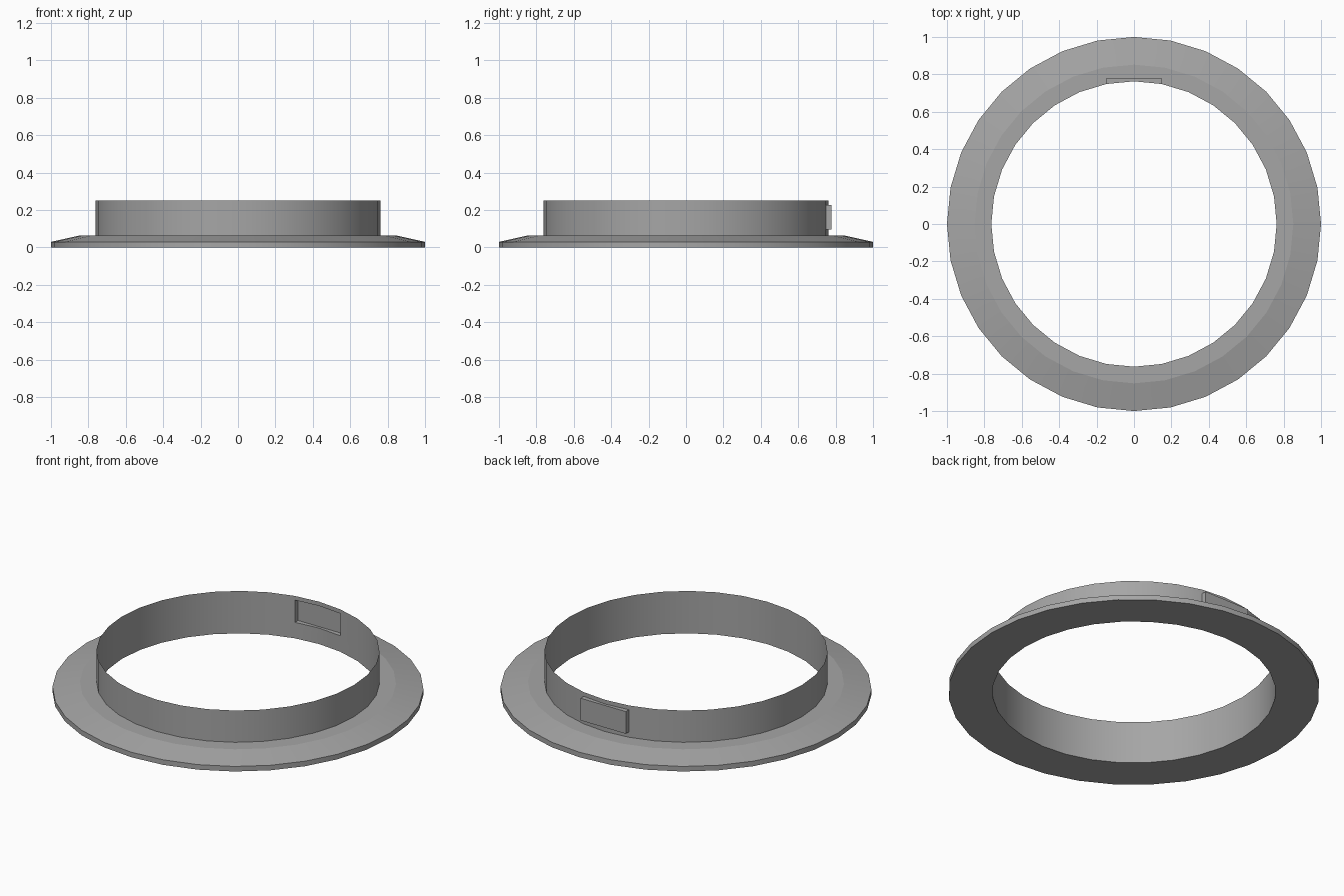
import bpy, bmesh, math

if "Cube" in bpy.data.objects:
    bpy.data.objects.remove(bpy.data.objects["Cube"])

SIDES = 32
WALL_R, WALL_TOP = 0.763, 0.252
FLANGE_TOP = 0.063
TAB_LOW, TAB_HIGH, TAB_BACK = 0.095, 0.227, 0.778

grey = bpy.data.materials.new("mid grey")
grey.use_nodes = True
grey.diffuse_color = (0.38, 0.38, 0.38, 1)
grey.node_tree.nodes["Principled BSDF"].inputs["Base Color"].default_value = (0.38, 0.38, 0.38, 1)


def lathe(bm, profile):
    """Sweep (radius, height) points around z, first corner on +y."""
    rings = []
    for r, z in profile:
        angles = [math.pi / 2 + math.tau * i / SIDES for i in range(SIDES)]
        rings.append([bm.verts.new((r * math.cos(a), r * math.sin(a), z)) for a in angles])
    for low, high in zip(rings, rings[1:]):
        for i in range(SIDES):
            j = (i + 1) % SIDES
            bm.faces.new((low[i], low[j], high[j], high[i]))


def finish(bm, name):
    mesh = bpy.data.meshes.new(name)
    bm.to_mesh(mesh)
    bm.free()
    mesh.materials.append(grey)
    obj = bpy.data.objects.new(name, mesh)
    bpy.context.collection.objects.link(obj)
    bpy.ops.object.select_all(action='DESELECT')
    obj.select_set(True)
    bpy.context.view_layer.objects.active = obj
    # smooth around the ring, sharp at the bevel and rims
    bpy.ops.object.shade_smooth_by_angle(angle=math.radians(12))
    return obj


# Flange: flat underside, short rim, sloped bevel, flat inner ledge
bm = bmesh.new()
lathe(bm, [(WALL_R, 0), (1, 0), (1, 0.03), (0.852, FLANGE_TOP), (WALL_R, FLANGE_TOP)])
finish(bm, "flange")

# Thin collar wall, with a hollow tab pushed outward at the back
bm = bmesh.new()
lathe(bm, [(WALL_R, z) for z in (0, FLANGE_TOP, TAB_LOW, TAB_HIGH, WALL_TOP)])
tab = []
for f in bm.faces:
    c = f.calc_center_median()
    if c.y > 0 and abs(c.x) < 0.1 and TAB_LOW < c.z < TAB_HIGH:
        tab.append(f)
result = bmesh.ops.extrude_face_region(bm, geom=tab)
bmesh.ops.delete(bm, geom=[f for f in tab if f.is_valid], context='FACES')
for v in result["geom"]:
    if isinstance(v, bmesh.types.BMVert):
        v.co.y = TAB_BACK
bm.normal_update()
finish(bm, "collar_wall")
